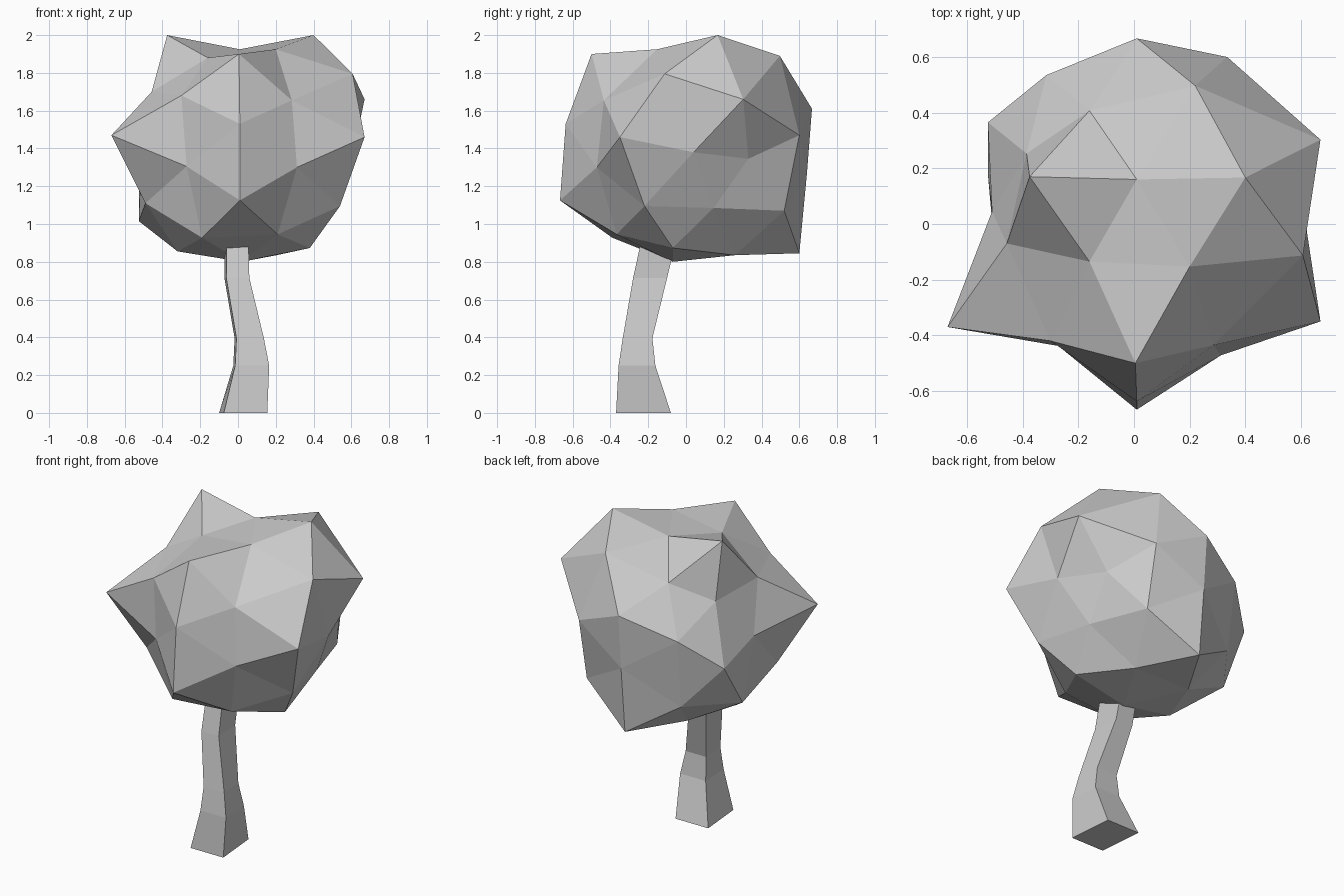
import bpy
from itertools import combinations
from mathutils import Vector
import bmesh

if "Cube" in bpy.data.objects:
    bpy.data.objects.remove(bpy.data.objects["Cube"])


def make_object(name, verts, faces):
    mesh = bpy.data.meshes.new(name)
    mesh.from_pydata(verts, [], faces)
    bm = bmesh.new()
    bm.from_mesh(mesh)
    bmesh.ops.recalc_face_normals(bm, faces=bm.faces)
    bm.to_mesh(mesh)
    bm.free()
    obj = bpy.data.objects.new(name, mesh)
    bpy.context.collection.objects.link(obj)
    return obj


# Crown: a lumpy icosahedron, four levels of three corners
corners = {
    "A": (-.375, .17, 2.0), "B": (.40, .167, 2.0), "C": (.005, -.50, 1.90),
    "D": (.01, .667, 1.61), "E": (-.67, -.37, 1.47), "F": (.67, -.35, 1.46),
    "G": (.48, .33, 1.345), "H": (-.525, .365, 1.30), "I": (.01, -.667, 1.125),
    "J": (.38, -.07, .873), "K": (-.32, -.06, .855), "L": (.01, .60, .845),
}
# Each edge is split once, at a point pushed outward
splits = {
    "AB": (.01, .16, 1.925), "AC": (-.16, -.135, 1.88), "BC": (.20, -.153, 1.925),
    "AD": (-.16, .407, 1.765), "BD": (.22, .497, 1.89), "AE": (-.457, -.07, 1.70),
    "CE": (-.30, -.42, 1.68), "BF": (.607, -.113, 1.795), "CF": (.285, -.435, 1.655),
    "BG": (.67, .303, 1.66), "AH": (-.386, .253, 1.65), "CI": (.01, -.637, 1.53),
    "DG": (.335, .60, 1.47), "FG": (.611, .04, 1.38), "DH": (-.315, .535, 1.48),
    "EH": (-.51, .045, 1.385), "EI": (-.272, -.438, 1.305), "FI": (.312, -.472, 1.30),
    "DL": (.01, .64, 1.265), "GL": (.335, .52, 1.07), "HL": (-.30, .48, 1.04),
    "GJ": (.458, .146, 1.085), "FJ": (.54, -.22, 1.095), "IJ": (.21, -.367, .945),
    "IK": (-.19, -.39, .927), "EK": (-.49, -.22, 1.11), "HK": (-.525, .18, 1.015),
    "JK": (.02, -.07, .80), "JL": (.205, .26, .835), "KL": (-.19, .26, .84),
}
points = {**corners, **splits}
index = {key: i for i, key in enumerate(points)}
faces = []
for a, b, c in combinations(sorted(corners), 3):
    if all(e in splits for e in (a + b, b + c, a + c)):
        for tri in ((a, a + b, a + c), (b, a + b, b + c),
                    (c, a + c, b + c), (a + b, b + c, a + c)):
            faces.append([index[k] for k in tri])
make_object("crown", list(points.values()), faces)

# Trunk: bent four-sided post; rings as left, right, front, back, height
rings = [
    (-.075, .155, -.37, -.08, 0), (-.015, .165, -.357, -.162, .25),
    (-.008, .137, -.335, -.178, .395), (-.062, .06, -.28, -.10, .715),
    (-.06, .055, -.235, -.05, .92),
]
verts = []
for x0, x1, y0, y1, z in rings:
    skew = .025 if z == 0 else .01
    verts += [(x0, y0, z), (x1, y0, z), (x1 - skew, y1, z), (x0 - skew, y1, z)]
faces = [(0, 1, 2, 3), tuple(range(len(verts) - 4, len(verts)))]
for r in range(0, len(verts) - 4, 4):
    for s in range(4):
        t = (s + 1) % 4
        faces.append((r + s, r + t, r + 4 + t, r + 4 + s))
make_object("trunk", verts, faces)
